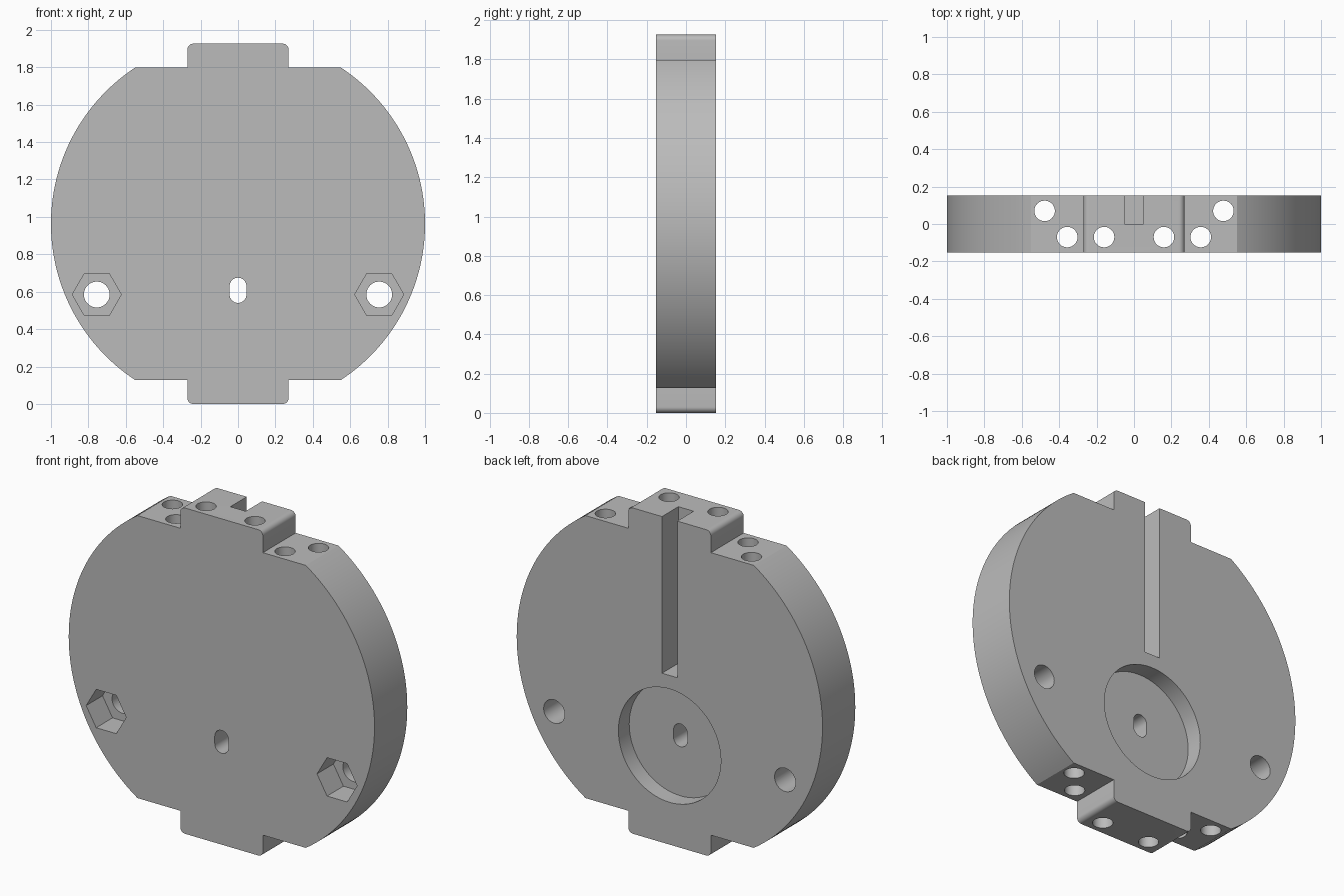
import bpy, bmesh, math
from mathutils import Matrix, Vector

old = bpy.data.objects.get("Cube")
if old:
    bpy.data.objects.remove(old, do_unlink=True)

MID = 0.963      # height of the disc centre
HALF = 0.153     # half thickness
FLAT = 0.835     # centre to flat
TAB = 0.27       # half width of the tabs
ROUND = 0.03

grey = bpy.data.materials.new("plain grey")
grey.use_nodes = True
grey.diffuse_color = (0.5, 0.5, 0.5, 1)
grey.node_tree.nodes["Principled BSDF"].inputs["Base Color"].default_value = (0.5, 0.5, 0.5, 1)


def arc(cx, cz, r, start, end, steps):
    return [(cx + r * math.cos(start + (end - start) * i / steps),
             cz + r * math.sin(start + (end - start) * i / steps)) for i in range(steps + 1)]


def prism(name, outline, y0, y1):
    """Extrude an x-z outline from y0 to y1."""
    bm = bmesh.new()
    face = bm.faces.new([bm.verts.new((x, y0, z)) for x, z in outline])
    grown = bmesh.ops.extrude_face_region(bm, geom=[face])
    moved = [v for v in grown["geom"] if isinstance(v, bmesh.types.BMVert)]
    bmesh.ops.translate(bm, verts=moved, vec=Vector((0, y1 - y0, 0)))
    bmesh.ops.recalc_face_normals(bm, faces=bm.faces)
    mesh = bpy.data.meshes.new(name)
    bm.to_mesh(mesh)
    bm.free()
    mesh.materials.append(grey)
    obj = bpy.data.objects.new(name, mesh)
    bpy.context.collection.objects.link(obj)
    return obj


def circle(x, z, r, steps):
    return arc(x, z, r, 0, math.tau, steps)[:-1]


# Disc with flats and rounded tabs: half an outline, then the same turned half round
a = math.asin(FLAT)
half = arc(0, 0, 1, -a, a, 72) + [(TAB, FLAT)]
half += arc(TAB - ROUND, MID - ROUND, ROUND, 0, math.pi / 2, 8)
half += arc(ROUND - TAB, MID - ROUND, ROUND, math.pi / 2, math.pi, 8) + [(-TAB, FLAT)]
turned = [(-x, -z) for x, z in half]
# The turned half repeats the tab of neither side, so only its arc and lower tab are added
outline = half + turned
plate = prism("mounting_plate", [(x, z + MID) for x, z in outline], -HALF, HALF)

cutters = []

# Round recess and guide slot in the back
cutters.append(prism("recess_cutter", circle(0, 0.585, 0.335, 96), 0.052, 0.3))
cutters.append(prism("guide_slot_cutter", [(-0.05, 1.0), (0.05, 1.0), (0.05, 2.1), (-0.05, 2.1)], 0, 0.3))

# Small oblong hole through the middle
oblong = arc(0, 0.63, 0.045, 0, math.pi, 16) + arc(0, 0.585, 0.045, math.pi, math.tau, 16)
cutters.append(prism("oblong_hole_cutter", oblong, -0.4, 0.4))

for side in (-1, 1):
    # Bolt hole with a hexagonal nut pocket in the front
    cutters.append(prism("bolt_hole_cutter", circle(side * 0.755, 0.585, 0.069, 40), -0.4, 0.4))
    cutters.append(prism("nut_pocket_cutter", circle(side * 0.755, 0.585, 0.131, 6), -0.4, 0))
    # Vertical holes from top to bottom
    for x, y in ((0.16, -0.07), (0.357, -0.07), (0.478, 0.07)):
        hole = prism("rod_hole_cutter", circle(0, 0, 0.055, 32), -1.5, 1.5)
        hole.data.transform(Matrix.Translation((side * x, y, 1)) @ Matrix.Rotation(math.pi / 2, 4, "X"))
        cutters.append(hole)

# Cut everything out of the plate
bpy.ops.object.select_all(action="DESELECT")
plate.select_set(True)
bpy.context.view_layer.objects.active = plate
for cutter in cutters:
    cutter.hide_render = True
    cut = plate.modifiers.new("cut", "BOOLEAN")
    cut.operation = "DIFFERENCE"
    cut.solver = "EXACT"
    cut.object = cutter
    bpy.ops.object.modifier_apply(modifier=cut.name)
    bpy.data.objects.remove(cutter, do_unlink=True)

bpy.ops.object.shade_smooth_by_angle(angle=math.radians(30))
